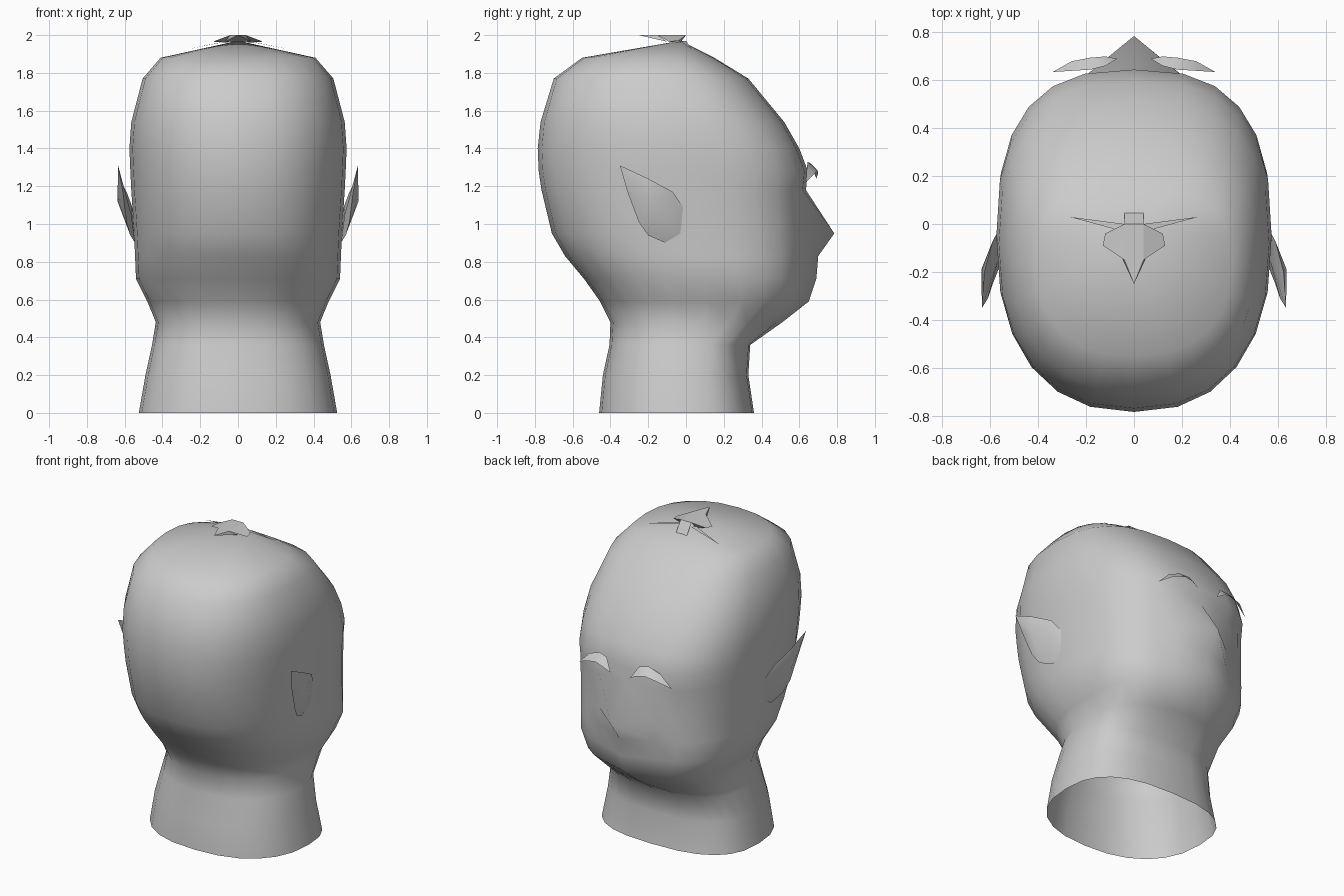
import bpy
import bmesh
import math

cube = bpy.data.objects.get("Cube")
if cube:
    bpy.data.objects.remove(cube, do_unlink=True)

clay = bpy.data.materials.new("plain grey")
clay.use_nodes = True
GREY = (0.6, 0.6, 0.6, 1)
clay.diffuse_color = GREY
clay.node_tree.nodes["Principled BSDF"].inputs["Base Color"].default_value = GREY


def make(name, verts, faces, smooth=180, solid=True):
    bm = bmesh.new()
    vs = [bm.verts.new(v) for v in verts]
    for f in faces:
        bm.faces.new([vs[i] for i in f])
    if solid:
        bmesh.ops.recalc_face_normals(bm, faces=bm.faces[:])
    mesh = bpy.data.meshes.new(name)
    bm.to_mesh(mesh)
    bm.free()
    mesh.materials.append(clay)
    obj = bpy.data.objects.new(name, mesh)
    bpy.context.collection.objects.link(obj)
    bpy.ops.object.select_all(action="DESELECT")
    obj.select_set(True)
    bpy.context.view_layer.objects.active = obj
    bpy.ops.object.shade_smooth_by_angle(angle=math.radians(smooth))
    return obj


def mirrored(points, side):
    return [(side * x, y, z) for x, y, z in points]


# Head and neck: height, half width, back, face plane, face centre line
SECTIONS = [
    (0.00, 0.525, -0.46, 0.36, 0.36),
    (0.20, 0.49, -0.44, 0.33, 0.33),
    (0.36, 0.455, -0.405, 0.34, 0.34),
    (0.48, 0.435, -0.40, 0.49, 0.51),
    (0.59, 0.48, -0.455, 0.61, 0.65),
    (0.71, 0.54, -0.54, 0.63, 0.69),
    (0.83, 0.545, -0.64, 0.64, 0.70),
    (0.95, 0.55, -0.71, 0.64, 0.785),
    (1.18, 0.565, -0.765, 0.635, 0.635),
    (1.28, 0.57, -0.78, 0.645, 0.645),
    (1.40, 0.575, -0.785, 0.60, 0.60),
    (1.54, 0.565, -0.77, 0.52, 0.52),
    (1.77, 0.505, -0.70, 0.33, 0.33),
    (1.88, 0.41, -0.55, 0.15, 0.15),
]
SIDES = 24
verts, faces = [], []
for z, width, back, front, centre_line in SECTIONS:
    mid = (back + front) / 2 + 0.04
    for i in range(SIDES):
        a = math.tau * i / SIDES
        s, c = math.sin(a), math.cos(a)
        power = 2 / (2.65 if c > 0 else 2.35)
        x = math.copysign(abs(s) ** power, s) * width
        y = mid + abs(c) ** power * ((front if c > 0 else back) - mid)
        verts.append((x, centre_line if i == 0 else y, z))
verts.append((0, -0.03, 1.97))
for r in range(len(SECTIONS) - 1):
    for i in range(SIDES):
        j = (i + 1) % SIDES
        a, b = r * SIDES, (r + 1) * SIDES
        faces.append((a + i, a + j, b + j, b + i))
last = (len(SECTIONS) - 1) * SIDES
for i in range(SIDES):
    faces.append((last + i, last + (i + 1) % SIDES, len(verts) - 1))
make("head", verts, faces)

# Pointed ears: rim, outer bulge and inner hollow
EAR_RIM = [
    (0.635, -0.35, 1.31), (0.61, -0.31, 1.17), (0.59, -0.25, 1.01),
    (0.57, -0.20, 0.94), (0.545, -0.11, 0.90), (0.55, -0.03, 0.95),
    (0.56, -0.015, 1.09), (0.59, -0.07, 1.17), (0.625, -0.20, 1.24),
]
EAR_CENTRES = [(0.638, -0.19, 1.12), (0.565, -0.14, 1.05)]
# Arched brows: upper edge then lower edge
BROW = [
    (0.07, 0.69, 1.24), (0.12, 0.66, 1.32), (0.18, 0.645, 1.33),
    (0.26, 0.64, 1.30), (0.34, 0.635, 1.22),
    (0.26, 0.68, 1.265), (0.18, 0.695, 1.285), (0.12, 0.70, 1.27),
]
for side, label in ((1, "left"), (-1, "right")):
    n = len(EAR_RIM)
    fan = [(i, (i + 1) % n, c) for i in range(n) for c in (n, n + 1)]
    make(label + "_ear", mirrored(EAR_RIM + EAR_CENTRES, side), fan, 60)

    quads = [(0, 1, 7), (1, 2, 6, 7), (2, 3, 5, 6), (3, 4, 5)]
    if side > 0:
        quads = [q[::-1] for q in quads]
    make(label + "_brow", mirrored(BROW, side), quads, solid=False)

    # Side lock of the tuft, with a thin strand lying on the crown
    lock = [(0.04, 0, 2.0), (0.04, -0.15, 2.0), (0.13, -0.09, 1.965),
            (0.12, -0.04, 1.97), (0.05, -0.03, 1.96)]
    make(label + "_lock", mirrored(lock, side),
         [(0, 1, 2), (0, 2, 3), (0, 3, 4), (1, 2, 4)], 20)
    strand = [(0.04, 0.0, 1.97), (0.05, -0.03, 1.97), (0.27, 0.03, 1.925)]
    make(label + "_strand", mirrored(strand, side), [(0, 1, 2)], solid=False)

# Central tuft: flat top, pointed back tip and short front root
TUFT = [(-0.04, 0, 2.0), (0.04, 0, 2.0), (0.04, -0.15, 2.0), (0, -0.25, 2.0),
        (-0.04, -0.15, 2.0), (-0.07, -0.10, 1.965), (0.07, -0.10, 1.965),
        (0.04, 0.05, 1.925), (-0.04, 0.05, 1.925)]
make("tuft", TUFT, [(0, 1, 2, 4), (4, 2, 3), (3, 6, 5), (3, 2, 6),
                    (4, 3, 5), (1, 0, 8, 7)], 20)
